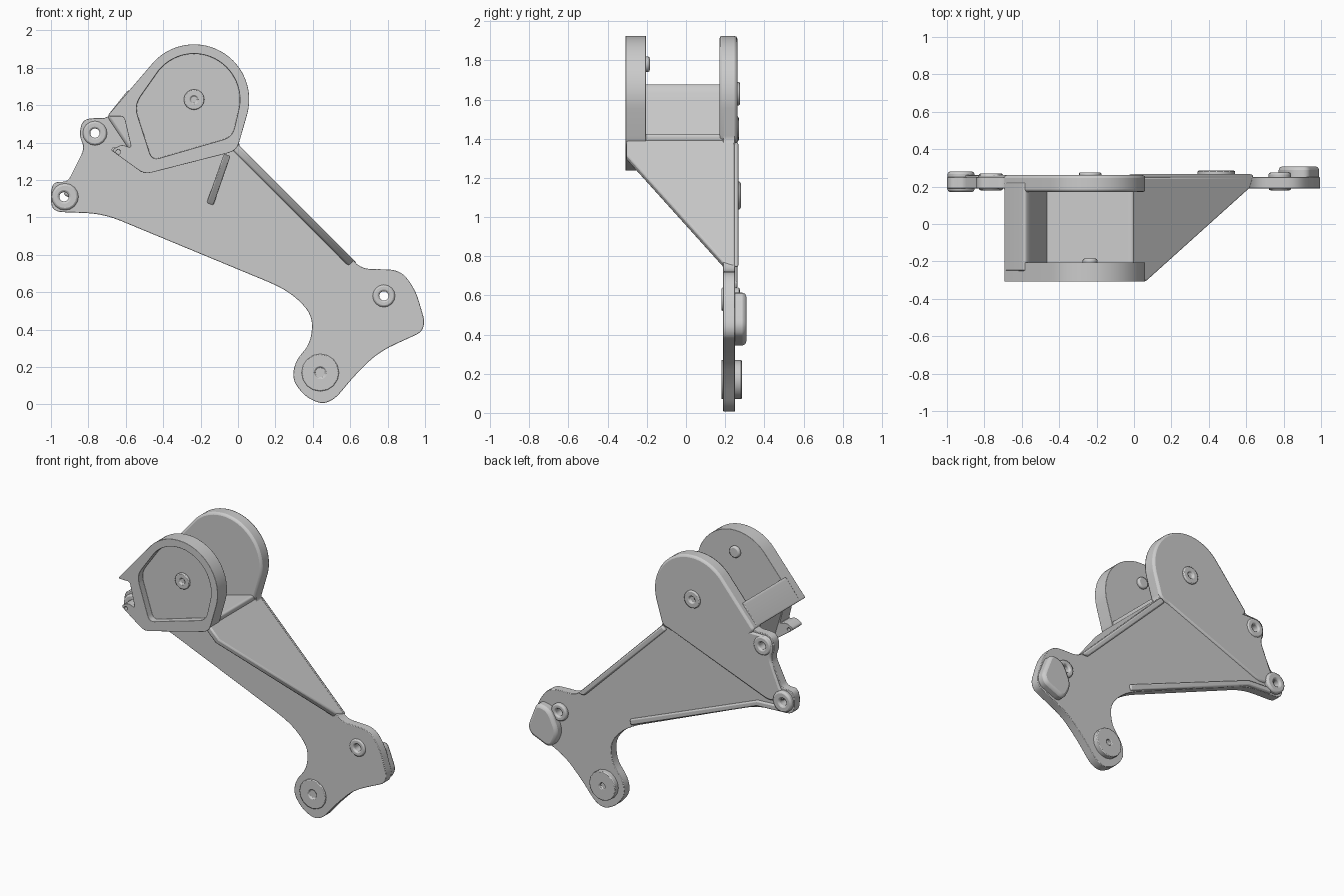
import bpy, bmesh
from math import cos, sin, radians
from mathutils import Vector

if "Cube" in bpy.data.objects:
    bpy.data.objects.remove(bpy.data.objects["Cube"])


def arc(cx, cz, r, a0, a1, n=28):
    return [(cx + r * cos(radians(a0 + (a1 - a0) * i / n)),
             cz + r * sin(radians(a0 + (a1 - a0) * i / n))) for i in range(n + 1)]


def rounded(pts, seg=5):
    """Outline in x, z; a third number on a point rounds that corner."""
    out = []
    for i, p in enumerate(pts):
        c = Vector(p[:2])
        if len(p) < 3:
            out.append(tuple(c))
            continue
        a, b = Vector(pts[i - 1][:2]) - c, Vector(pts[(i + 1) % len(pts)][:2]) - c
        p0 = c + a.normalized() * min(p[2], a.length * 0.45)
        p1 = c + b.normalized() * min(p[2], b.length * 0.45)
        for k in range(seg + 1):
            t = k / seg
            out.append(tuple(p0 * (1 - t) ** 2 + c * 2 * t * (1 - t) + p1 * t ** 2))
    return out


def prism(name, pts3, offset):
    bm = bmesh.new()
    off = Vector(offset)
    a = [bm.verts.new(p) for p in pts3]
    b = [bm.verts.new(Vector(p) + off) for p in pts3]
    bm.faces.new(a)
    bm.faces.new(b[::-1])
    n = len(a)
    for i in range(n):
        j = (i + 1) % n
        bm.faces.new((a[j], a[i], b[i], b[j]))
    bmesh.ops.recalc_face_normals(bm, faces=bm.faces)
    me = bpy.data.meshes.new(name)
    bm.to_mesh(me)
    bm.free()
    ob = bpy.data.objects.new(name, me)
    bpy.context.collection.objects.link(ob)
    return ob


def finish(ob, bevel, cutters=()):
    bpy.ops.object.select_all(action='DESELECT')
    bpy.context.view_layer.objects.active = ob
    ob.select_set(True)
    for c in cutters:
        m = ob.modifiers.new("cut", 'BOOLEAN')
        m.operation, m.solver, m.object = 'DIFFERENCE', 'EXACT', c
        bpy.ops.object.modifier_apply(modifier=m.name)
        bpy.data.objects.remove(c)
    if bevel:
        m = ob.modifiers.new("bevel", 'BEVEL')
        m.width, m.segments, m.limit_method, m.angle_limit = bevel, 2, 'ANGLE', radians(40)
    bpy.ops.object.shade_smooth_by_angle(angle=radians(35))
    return ob


def slab(name, pts, y0, y1, bevel=0.012, cutters=()):
    ob = prism(name, [(x, y0, z) for x, z in rounded(pts)], (0, y1 - y0, 0))
    return finish(ob, bevel, cutters)


def disc(name, x, z, r, y0, y1, bevel=0.01, cutters=()):
    return slab(name, arc(x, z, r, 0, 337.5, 15), y0, y1, bevel, cutters)


def hole(x, z, r=0.025, y0=-0.5, y1=0.5):
    return disc("hole_cutter", x, z, r, y0, y1, 0)


CX, CZ, R = -0.235, 1.63, 0.295
dome = arc(CX, CZ, R, 137, -15)

# Main side plate with foot, end lug and left lugs
slab("side_plate", [
    (-1.0, 1.03, .06), (-1.0, 1.19, .07), (-.91, 1.19, .03), (-.82, 1.37, .04),
    (-.85, 1.44, .04), (-.83, 1.53, .06), (-.70, 1.53, .03)] + dome + [
    (0, 1.385, .03), (.66, .725, .05), (.87, .72, .07), (.95, .61, .06),
    (1.0, .44, .04), (.98, .385, .03), (.75, .28, .1), (.62, .15, .05),
    (.52, .03, .05), (.45, 0, .04), (.36, .04, .06), (.29, .13, .05),
    (.305, .23, .06), (.39, .33, .09), (.40, .48, .1), (.27, .61, .12),
    (-.72, 1.02, .1)], .19, .25, .012,
    [hole(-.765, 1.45), hole(-.93, 1.11), hole(.78, .58)])

# Thick rear ear and the raised web running down to the left lug
slab("rear_ear", [(-.70, 1.54, .02)] + dome + [(0, 1.385, .03), (-.5, 1.24, .03)],
     .17, .262, .015)
slab("rear_web", [(-.82, 1.37, .03), (-.84, 1.44, .04), (-.82, 1.52, .05), (-.69, 1.52),
                  (-.3, 1.5), (-.01, 1.39), (-.82, 1.08, .05), (-.94, 1.12, .03),
                  (-.9, 1.18, .04)], .22, .262, .012, [hole(-.765, 1.45)])
disc("rear_ear_boss", CX, CZ, .06, .255, .275, .008, [hole(CX, CZ, .022, .262, .4)])

# Front ear with recessed face and little corner lug
recess = slab("recess_cutter", arc(CX, CZ, .245, 140, -15) + [
    (-.03, 1.43, .05), (-.46, 1.305, .04), (-.555, 1.6, .06)], -.5, -.262, 0)
slab("front_ear", [(-.70, 1.54, .02)] + dome + [
    (0, 1.38, .03), (-.03, 1.35, .03), (-.5, 1.23, .04), (-.68, 1.36, .03),
    (-.62, 1.39, .02), (-.57, 1.37, .02), (-.61, 1.54, .02)], -.308, -.205, .015,
    [recess, hole(-.64, 1.35, .012)])
disc("front_ear_boss", CX, CZ, .055, -.275, -.25, .008, [hole(CX, CZ, .02, -.4, -.265)])
disc("inner_ear_stud", CX, 1.78, .04, -.22, -.185)

# Box between the ears: left wall and sloping floor
slab("ear_wall", [(-.70, 1.54, .02), (-.585, 1.685, .02), (-.555, 1.65, .02),
                  (-.46, 1.28), (-.52, 1.24), (-.61, 1.54, .02)], -.25, .22)
slab("ear_floor", [(-.5, 1.235), (-.03, 1.355), (0, 1.385, .02), (0, 1.43, .03),
                   (-.49, 1.295)], -.25, .22)
slab("corner_rib", [(-.68, 1.36, .01), (-.665, 1.38, .01), (-.49, 1.265), (-.5, 1.235)],
     .08, .22, .006)

# Sloping triangular gusset from the front ear down the plate edge
gusset = prism("gusset", [(x, y, 1.39 - x) for x, y in (
    (-.01, -.305), (.07, -.305), (.62, .19), (.64, .25), (-.01, .25))], (-.03, 0, -.03))
finish(gusset, .01)

# Wedge rib under the floor
wedge = prism("wedge_rib", [(-.075, .03, 1.34), (-.075, .21, 1.34), (-.175, .21, 1.06),
                            (-.16, .175, 1.09)], (.035, 0, -.012))
finish(wedge, .006)

# Rear rims along the long edges
slab("upper_edge_rim", [(0, 1.385), (.64, .745), (.59, .745), (-.03, 1.36)], .22, .268, .01)
slab("lower_edge_rim", [(-.9, 1.03), (-.72, 1.02), (.24, .63), (.25, .67), (-.72, 1.06),
                        (-.9, 1.07)], .22, .262, .01)

# Bosses on the lugs and foot
disc("left_lug_boss", -.925, 1.11, .072, .172, .28, .012, [hole(-.93, 1.11)])
disc("small_lug_boss", -.765, 1.45, .065, .18, .27, .01, [hole(-.765, 1.45)])
slab("end_lug_pad", [(.83, .60, .06), (.93, .62, .04), (.995, .45, .03), (.975, .395, .03),
                     (.82, .33, .05), (.76, .45, .06)], .21, .308, .02)
disc("end_lug_ring", .78, .58, .06, .18, .275, .01, [hole(.78, .58)])
disc("foot_boss", .44, .17, .1, .18, .285, .012,
     [hole(.44, .17, .02, .27, .5), hole(.44, .17, .03, -.1, .19)])
